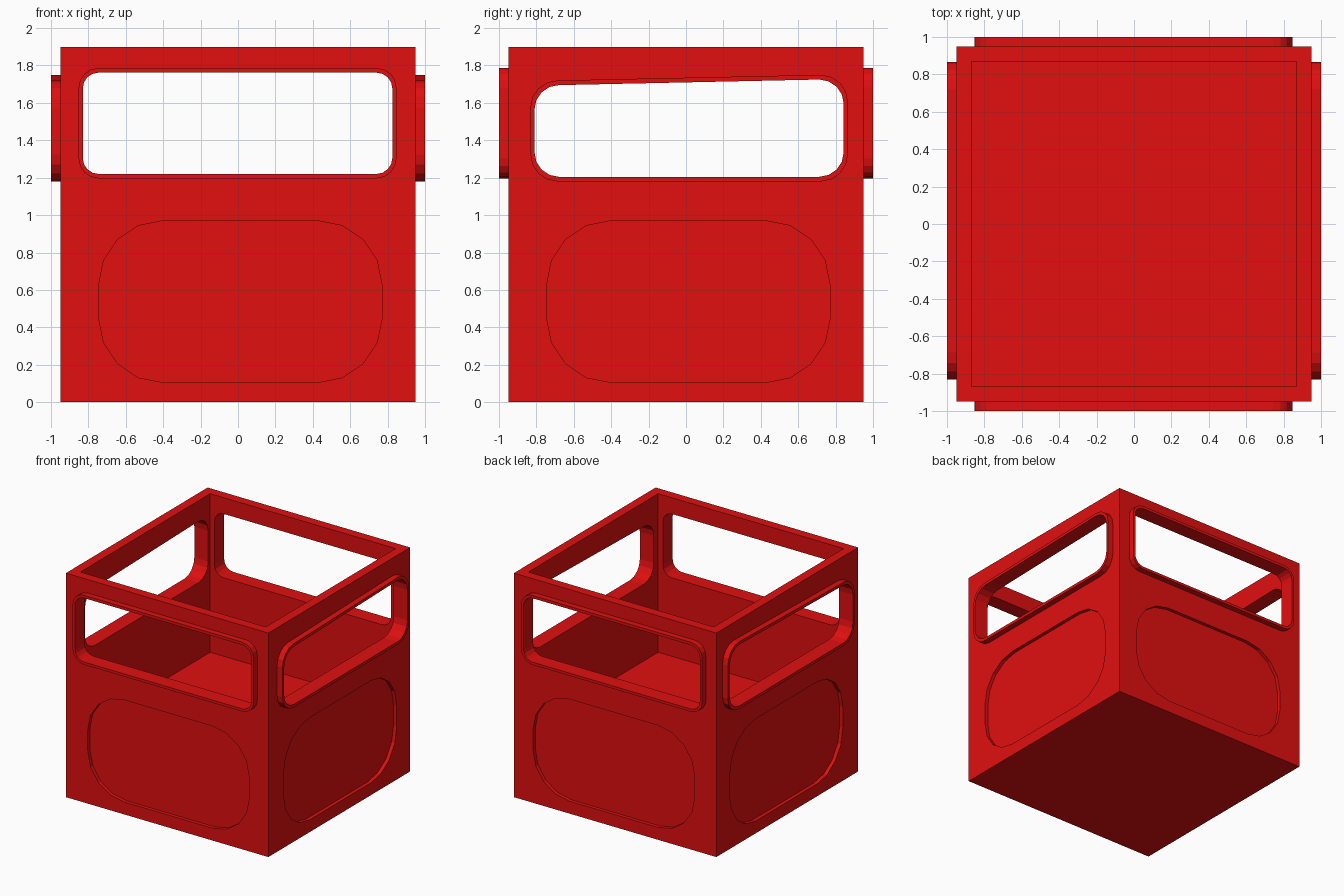
import bpy, bmesh, math

if "Cube" in bpy.data.objects:
    bpy.data.objects.remove(bpy.data.objects["Cube"])

red = bpy.data.materials.new("red_paint")
red.diffuse_color = (0.75, 0.005, 0.005, 1)
red.use_nodes = True
red.node_tree.nodes["Principled BSDF"].inputs["Base Color"].default_value = red.diffuse_color


def rounded(l, r, b, tl, tr, rad, seg=4):
    """Rounded outline (u, z); the two top corners may differ in height."""
    pts = []
    for cx, cz, start in ((r - rad, b + rad, -90), (r - rad, tr - rad, 0),
                          (l + rad, tl - rad, 90), (l + rad, b + rad, 180)):
        for i in range(seg + 1):
            a = math.radians(start + 90 * i / seg)
            pts.append((cx + rad * math.cos(a), cz + rad * math.sin(a)))
    return pts


def place(axis, s, u, z, d):
    return (u, s * d, z) if axis == "y" else (s * d, u, z)


def make(name, bm):
    bmesh.ops.recalc_face_normals(bm, faces=bm.faces)
    me = bpy.data.meshes.new(name)
    bm.to_mesh(me)
    bm.free()
    me.materials.append(red)
    ob = bpy.data.objects.new(name, me)
    bpy.context.collection.objects.link(ob)
    return ob


def box(name, half, z0, z1):
    bm = bmesh.new()
    bmesh.ops.create_cube(bm, size=1)
    for v in bm.verts:
        v.co = (v.co.x * 2 * half, v.co.y * 2 * half, z0 if v.co.z < 0 else z1)
    return make(name, bm)


def prism(name, pts, axis, s, d0, d1):
    bm = bmesh.new()
    a, b = [[bm.verts.new(place(axis, s, u, z, d)) for u, z in pts] for d in (d0, d1)]
    bm.faces.new(a)
    bm.faces.new(b)
    for i in range(len(pts)):
        j = (i + 1) % len(pts)
        bm.faces.new((a[i], a[j], b[j], b[i]))
    return make(name, bm)


def ring(name, inner, outer, axis, s, d0, d1):
    bm = bmesh.new()
    loops = [[bm.verts.new(place(axis, s, u, z, d)) for u, z in p]
             for p, d in ((inner, d0), (inner, d1), (outer, d1), (outer, d0))]
    n = len(inner)
    for k in range(4):
        p, q = loops[k], loops[(k + 1) % 4]
        for i in range(n):
            j = (i + 1) % n
            bm.faces.new((p[i], p[j], q[j], q[i]))
    return make(name, bm)


def cut(target, cutter):
    cutter.hide_render = True
    m = target.modifiers.new("cut", "BOOLEAN")
    m.operation = "DIFFERENCE"
    m.solver = "EXACT"
    m.object = cutter
    bpy.context.view_layer.objects.active = target
    bpy.ops.object.modifier_apply(modifier=m.name)
    bpy.data.objects.remove(cutter, do_unlink=True)


# Open-topped body with a raised inner floor
body = box("body", 0.95, 0, 1.9)
cut(body, box("cavity_cutter", 0.87, 0.555, 2.1))

# Window openings and recessed lower panels on all four walls
panel = rounded(-0.745, 0.77, 0.105, 0.97, 0.97, 0.345)
windows = {
    "y": (rounded(-0.83, 0.825, 1.22, 1.762, 1.762, 0.085),
          rounded(-0.852, 0.847, 1.197, 1.786, 1.786, 0.105)),
    "x": (rounded(-0.81, 0.843, 1.205, 1.695, 1.725, 0.13),
          rounded(-0.832, 0.866, 1.18, 1.72, 1.75, 0.145)),
}
for axis, s, side in (("y", -1, "front"), ("y", 1, "back"), ("x", 1, "right"), ("x", -1, "left")):
    inner, outer = windows[axis]
    cut(body, prism("window_cutter", inner, axis, s, 0.8, 1.1))
    cut(body, prism("panel_cutter", panel, axis, s, 0.92, 1.1))
    # Raised rim around the opening
    ring(side + "_window_rim", inner, outer, axis, s, 0.95, 1.0)
